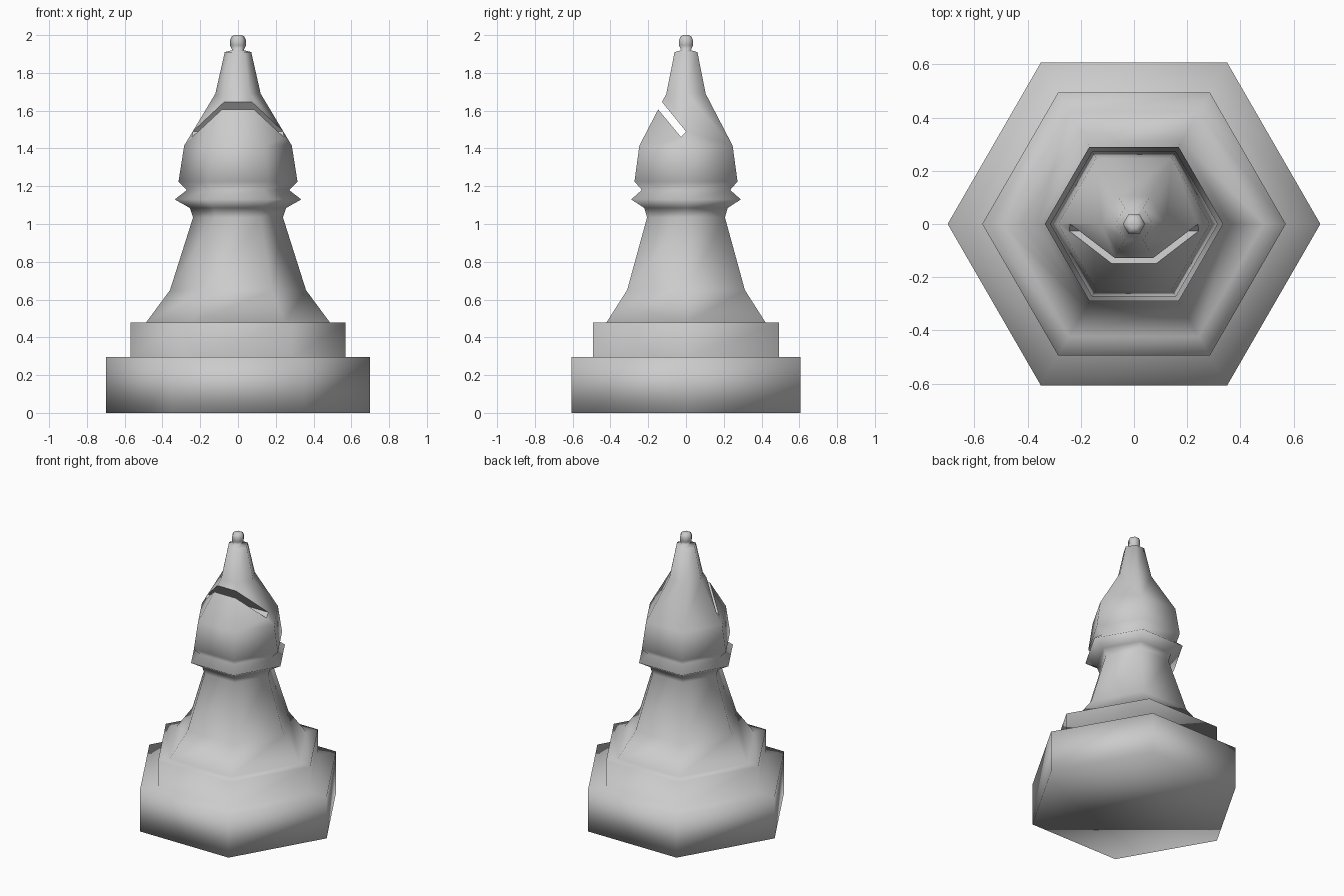
import bpy, bmesh, math

if "Cube" in bpy.data.objects:
    bpy.data.objects.remove(bpy.data.objects["Cube"])

SIDES = 6


def add_mesh(name, bm):
    bmesh.ops.recalc_face_normals(bm, faces=bm.faces)
    mesh = bpy.data.meshes.new(name)
    bm.to_mesh(mesh)
    bm.free()
    obj = bpy.data.objects.new(name, mesh)
    bpy.context.collection.objects.link(obj)
    return obj


def lathe(name, profile):
    """Closed six-sided solid from (radius, height) pairs, corners on the x axis."""
    bm = bmesh.new()
    rings = []
    for r, z in profile:
        rings.append([bm.verts.new((r * math.cos(math.tau * i / SIDES),
                                    r * math.sin(math.tau * i / SIDES), z))
                      for i in range(SIDES)])
    for low, high in zip(rings, rings[1:]):
        for i in range(SIDES):
            j = (i + 1) % SIDES
            bm.faces.new((low[i], low[j], high[j], high[i]))
    bm.faces.new(rings[0][::-1])
    bm.faces.new(rings[-1])
    obj = add_mesh(name, bm)
    obj.data.shade_smooth()
    return obj


# Whole turned piece: stepped base, flared stem, collar, head and knob
body = lathe("bishop_piece", [
    (0.70, 0.0), (0.70, 0.295),
    (0.57, 0.295), (0.57, 0.478),
    (0.487, 0.478), (0.36, 0.65), (0.238, 1.035),
    (0.255, 1.085), (0.335, 1.13), (0.27, 1.18),
    (0.315, 1.225), (0.285, 1.415), (0.12, 1.69), (0.07, 1.91),
    (0.03, 1.92), (0.042, 1.945), (0.042, 1.975), (0.033, 1.993), (0.018, 2.0),
])

# Slanted slot cutter, running right through the head along x
bm = bmesh.new()
slot = [(-0.026, 1.46), (0.0, 1.49), (-0.26, 1.81), (-0.29, 1.778)]
face = bm.faces.new([bm.verts.new((-0.5, y, z)) for y, z in slot])
new = bmesh.ops.extrude_face_region(bm, geom=[face])["geom"]
bmesh.ops.translate(bm, vec=(1, 0, 0),
                    verts=[v for v in new if isinstance(v, bmesh.types.BMVert)])
cutter = add_mesh("slot_cutter", bm)
cutter.hide_render = True
cutter.display_type = 'WIRE'

cut = body.modifiers.new("slot", 'BOOLEAN')
cut.operation = 'DIFFERENCE'
cut.solver = 'EXACT'
cut.object = cutter
